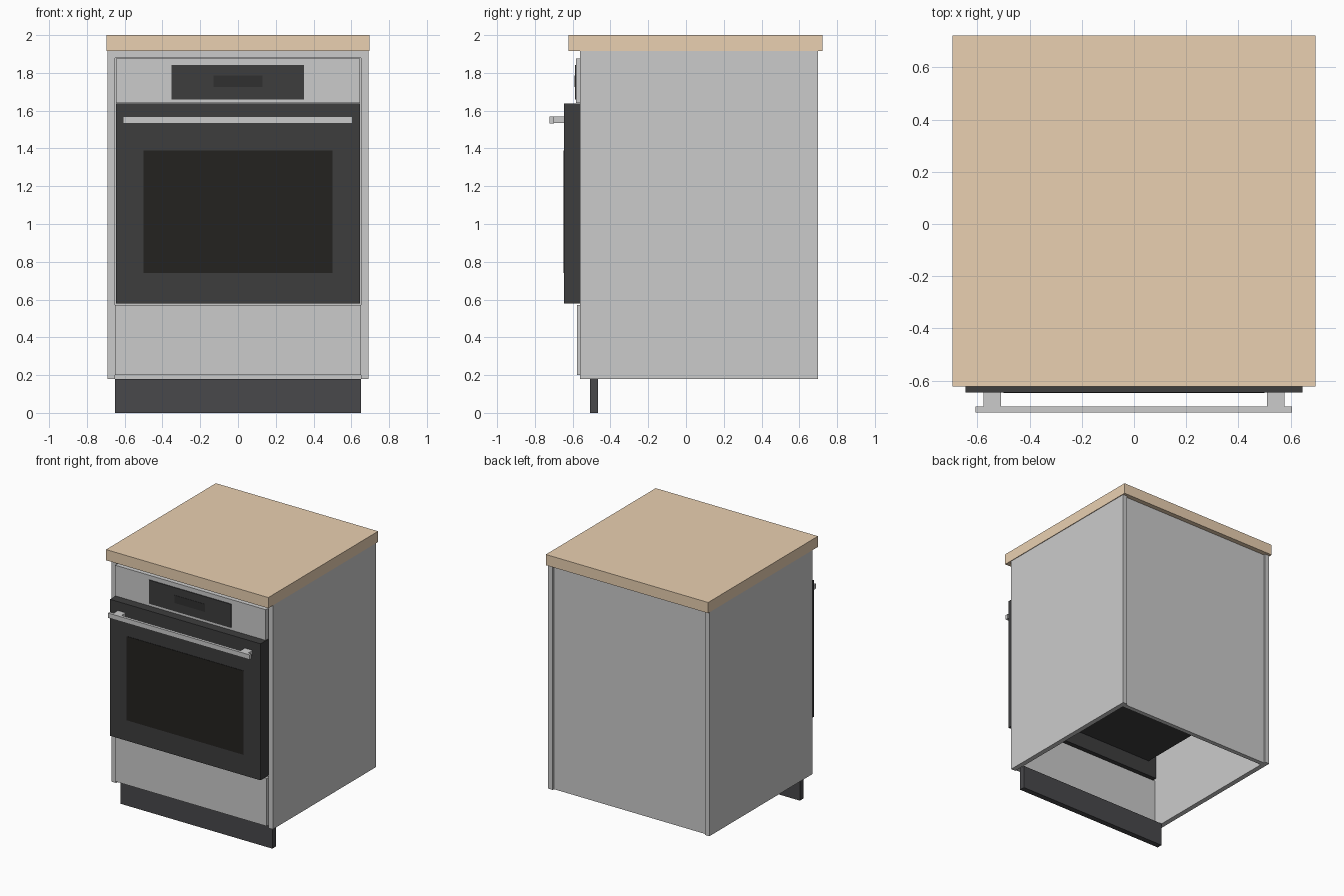
import bpy
import bmesh
from mathutils import Vector

if "Cube" in bpy.data.objects:
    bpy.data.objects.remove(bpy.data.objects["Cube"])


def material(name, color):
    m = bpy.data.materials.new(name)
    m.diffuse_color = (*color, 1)
    m.use_nodes = True
    m.node_tree.nodes["Principled BSDF"].inputs["Base Color"].default_value = m.diffuse_color
    return m


WOOD = material("wood", (0.82, 0.63, 0.44))
BLACK = material("black_enamel", (0.047, 0.047, 0.048))
PLINTH = material("dark_plinth", (0.065, 0.065, 0.07))
GLASS = material("dark_glass", (0.017, 0.016, 0.014))
DISPLAY = material("display", (0.03, 0.03, 0.03))


def box(name, x, y, z, mat=None):
    """Axis-aligned box from (min, max) ranges."""
    bm = bmesh.new()
    bmesh.ops.create_cube(bm, size=1)
    for v in bm.verts:
        v.co = Vector(r[0] if c < 0 else r[1] for c, r in zip(v.co, (x, y, z)))
    mesh = bpy.data.meshes.new(name)
    bm.to_mesh(mesh)
    bm.free()
    ob = bpy.data.objects.new(name, mesh)
    bpy.context.collection.objects.link(ob)
    if mat:
        mesh.materials.append(mat)
    return ob


def mirrored(name, x, y, z, mat=None):
    """Box with a twin on the other side of x = 0."""
    ob = box(name, x, y, z, mat)
    ob.modifiers.new("mirror", 'MIRROR')
    return ob


# Cabinet carcass, open underneath
box("worktop", (-0.695, 0.695), (-0.622, 0.722), (1.917, 2.0), WOOD)
mirrored("side_panel", (0.652, 0.69), (-0.56, 0.70), (0.18, 1.917))
box("back_panel", (-0.652, 0.652), (0.65, 0.685), (0.18, 1.917))
box("top_rail", (-0.652, 0.652), (-0.555, -0.46), (1.88, 1.917))
box("plinth", (-0.65, 0.65), (-0.508, -0.465), (0.0, 0.18), PLINTH)

# Drawer front and control panel
box("drawer_front", (-0.65, 0.65), (-0.577, -0.54), (0.2, 0.57))
box("control_panel", (-0.645, 0.645), (-0.582, -0.54), (1.64, 1.877))
box("control_glass", (-0.352, 0.35), (-0.588, -0.58), (1.66, 1.843), BLACK)
box("control_display", (-0.13, 0.13), (-0.59, -0.586), (1.725, 1.785), DISPLAY)

# Oven body, door and window
box("oven_body", (-0.575, 0.575), (-0.53, 0.5), (0.7, 1.6), BLACK)
box("oven_door", (-0.645, 0.645), (-0.645, -0.52), (0.58, 1.637), BLACK)
box("door_window", (-0.5, 0.5), (-0.648, -0.64), (0.74, 1.39), GLASS)

# Door handle
box("handle_bar", (-0.608, 0.606), (-0.722, -0.7), (1.533, 1.57))
mirrored("handle_post", (0.51, 0.577), (-0.702, -0.644), (1.535, 1.568))
